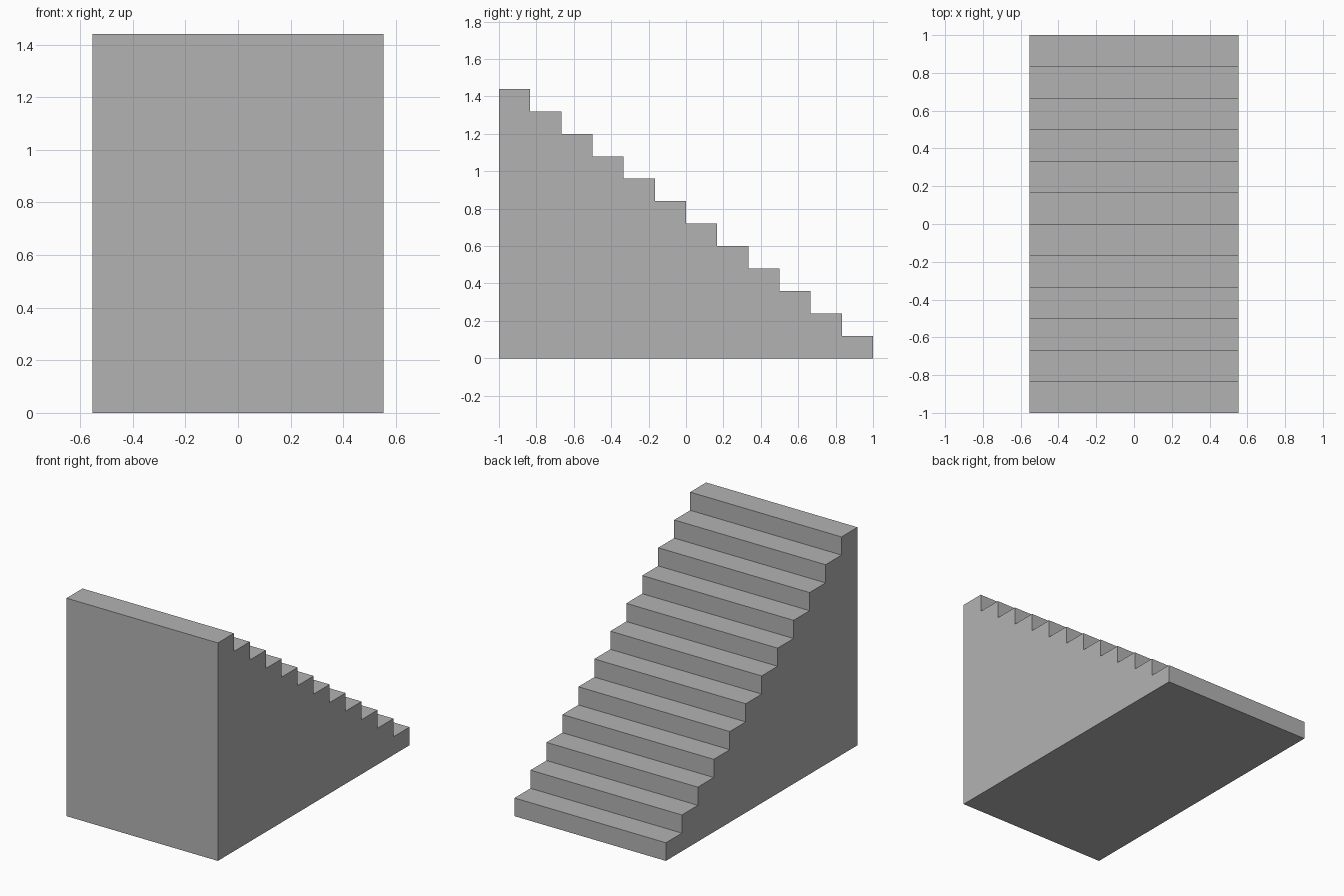
import bpy
import bmesh

STEPS = 12
HALF_WIDTH = 0.553
LENGTH = 2.0
RISE = 0.12
RUN = LENGTH / STEPS

cube = bpy.data.objects.get("Cube")
if cube:
    bpy.data.objects.remove(cube, do_unlink=True)

# Plain grey material
grey = bpy.data.materials.new("plain_grey")
grey.use_nodes = True
colour = (0.45, 0.45, 0.45, 1.0)
grey.diffuse_color = colour
bsdf = next(n for n in grey.node_tree.nodes if n.type == "BSDF_PRINCIPLED")
bsdf.inputs["Base Color"].default_value = colour

# Stepped side profile: tall at the front, descending to the back
front = -LENGTH / 2
profile = [(front, 0.0)]
for i in range(STEPS):
    height = (STEPS - i) * RISE
    profile.append((front + i * RUN, height))
    profile.append((front + (i + 1) * RUN, height))
profile.append((front + LENGTH, 0.0))

# Solid staircase: the profile extruded across the width
bm = bmesh.new()
side = bm.faces.new([bm.verts.new((-HALF_WIDTH, y, z)) for y, z in profile])
extruded = bmesh.ops.extrude_face_region(bm, geom=[side], use_keep_orig=True)
moved = [g for g in extruded["geom"] if isinstance(g, bmesh.types.BMVert)]
bmesh.ops.translate(bm, verts=moved, vec=(2 * HALF_WIDTH, 0, 0))
bmesh.ops.recalc_face_normals(bm, faces=bm.faces)

mesh = bpy.data.meshes.new("staircase")
bm.to_mesh(mesh)
bm.free()
mesh.materials.append(grey)
staircase = bpy.data.objects.new("staircase", mesh)
bpy.context.collection.objects.link(staircase)
